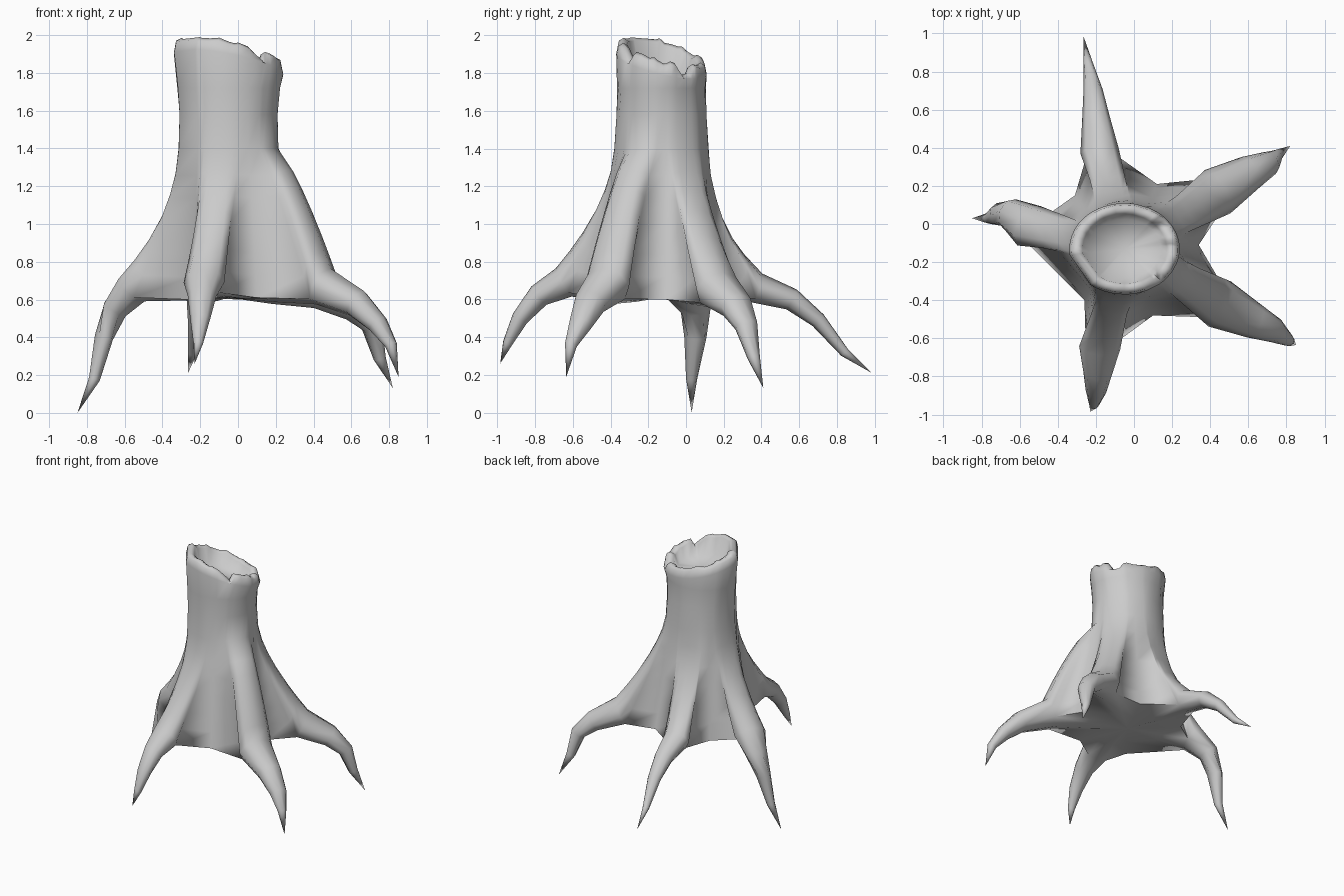
import bpy, bmesh, random
from math import sin, cos, atan2, radians, degrees, pi
from mathutils import Vector

if "Cube" in bpy.data.objects:
    bpy.data.objects.remove(bpy.data.objects["Cube"])

random.seed(4)
C = Vector((-0.05, -0.13, 0))          # trunk axis
FLARE_Z = 1.4                          # where the roots start to spread
HALF_W = (0.12, 0.085, 0.06, 0.03)     # root half widths along its length
HALF_H = (0.095, 0.07, 0.05, 0.03)
SPREAD = (-23, -18, -11, 0, 11, 18, 23)          # trunk angles of the columns of one root
BLEND = (0.25, 0.5, 0.85, 1, 0.85, 0.5, 0.25)    # how strongly each column follows the ridge

# each root: valley before it, thickness, flare exponents (valley, ridge), centre path ending in the tip
ROOTS = [
    ((0.34, -0.11, 0.60), 1.10, 1.1, 1.5, [(.44, .17, .65), (.61, .27, .56), (.71, .32, .46), (.75, .36, .29), (.82, .41, .13)]),
    ((0.12, 0.21, 0.60), 0.85, 1.3, 2.4, [(-.18, .38, .66), (-.20, .56, .60), (-.215, .70, .49), (-.24, .84, .32), (-.265, .985, .21)]),
    ((-0.31, 0.15, 0.60), 1.00, 1.3, 2.1, [(-.55, -.01, .66), (-.65, .05, .55), (-.71, .05, .40), (-.76, .03, .18), (-.85, .03, .0)]),
    ((-0.26, -0.40, 0.60), 0.90, 1.3, 1.7, [(-.18, -.65, .69), (-.19, -.78, .62), (-.20, -.88, .50), (-.21, -.945, .37), (-.23, -.985, .26)]),
    ((0.10, -0.48, 0.61), 1.10, 0.9, 0.72, [(.45, -.42, .67), (.63, -.51, .58), (.74, -.56, .47), (.81, -.61, .36), (.85, -.635, .19)]),
]

bm = bmesh.new()


def bridge(a, b):
    n = len(a)
    for i in range(n):
        j = (i + 1) % n
        bm.faces.new((a[i], a[j], b[j], b[i]))


def fan(ring, point):
    c = bm.verts.new(point)
    for i in range(len(ring)):
        bm.faces.new((ring[i], ring[(i + 1) % len(ring)], c))


def trunk_point(a, z, rx, ry):
    return Vector((C.x + rx * cos(a), C.y + ry * sin(a), z))


# roots: eight-sided tapering tubes; collect the edge that joins the body
top_edge, under_edge, angles, powers = [], [], [], []
for valley, size, v_power, power, path in ROOTS:
    p = [Vector(q) for q in path]
    rings = []
    for k in range(4):
        t = (p[k + 1] - p[max(k - 1, 0)]).normalized()
        side = Vector((0, 0, 1)).cross(t).normalized()
        up = t.cross(side)
        rings.append([bm.verts.new(p[k] + side * cos(f) * HALF_W[k] * size + up * sin(f) * HALF_H[k] * size)
                      for f in (1.25 * pi - pi / 4 * s for s in range(8))])
    for a, b in zip(rings, rings[1:]):
        bridge(a, b)
    fan(rings[-1], p[4])
    v = bm.verts.new(valley)
    r = rings[0]
    top_edge += [v] + r[:7]
    under_edge += [v, r[0], r[7], r[6]]
    heading = atan2(p[2].y - C.y, p[2].x - C.x)
    angles.append(atan2(valley[1] - C.y, valley[0] - C.x))
    angles += [heading + radians(d) for d in SPREAD]
    powers += [v_power] + [power * w + v_power * (1 - w) for w in BLEND]

# underside
centre_ring = [bm.verts.new(v.co.lerp(Vector((C.x, C.y, 0.6)), 0.5)) for v in under_edge]
bridge(under_edge, centre_ring)
fan(centre_ring, (C.x, C.y, 0.61))

# flaring body: blends from the trunk circle out to the root edge
previous = top_edge
for t in (0.85, 0.7, 0.5, 0.33, 0.18, 0):
    ring = []
    for a, e, v in zip(angles, powers, top_edge):
        s = trunk_point(a, FLARE_Z, 0.265, 0.25)
        q = s.lerp(v.co, t ** e)
        q.z = s.z + (v.co.z - s.z) * t
        ring.append(bm.verts.new(q))
    bridge(previous, ring)
    previous = ring

# trunk, slightly uneven
for z, rx, ry in ((1.58, 0.258, 0.24), (1.72, 0.27, 0.235)):
    ring = []
    for a in angles:
        k = 1 + random.uniform(-0.015, 0.015)
        ring.append(bm.verts.new(trunk_point(a, z, rx * k, ry * k)))
    bridge(previous, ring)
    previous = ring

# broken rim and hollow
smooth_rim = [1.918 - 0.055 * cos(a) - 0.055 * sin(a) for a in angles]
rim = []
for a, h in zip(angles, smooth_rim):
    d = degrees(a) % 360
    dip = 0.05 if 295 < d < 318 or 24 < d < 42 else 0
    rim.append(h - dip + random.uniform(-0.01, 0.01))
for drop, k in ((0.07, 1.0), (0.015, 0.96), (0, 0.86), (0.015, 0.76)):
    ring = [bm.verts.new(trunk_point(a, (s if k == 1 else h) - drop, 0.29 * k, 0.24 * k))
            for a, h, s in zip(angles, rim, smooth_rim)]
    bridge(previous, ring)
    previous = ring
floor = [bm.verts.new(trunk_point(a, s * 0.5 + 0.84, 0.19, 0.155)) for a, s in zip(angles, smooth_rim)]
bridge(previous, floor)
fan(floor, (C.x, C.y, 1.79))

bmesh.ops.recalc_face_normals(bm, faces=bm.faces[:])
mesh = bpy.data.meshes.new("tree_stump")
bm.to_mesh(mesh)
bm.free()
stump = bpy.data.objects.new("tree_stump", mesh)
bpy.context.collection.objects.link(stump)
bpy.context.view_layer.objects.active = stump
stump.select_set(True)
bpy.ops.object.shade_smooth_by_angle(angle=radians(85))
